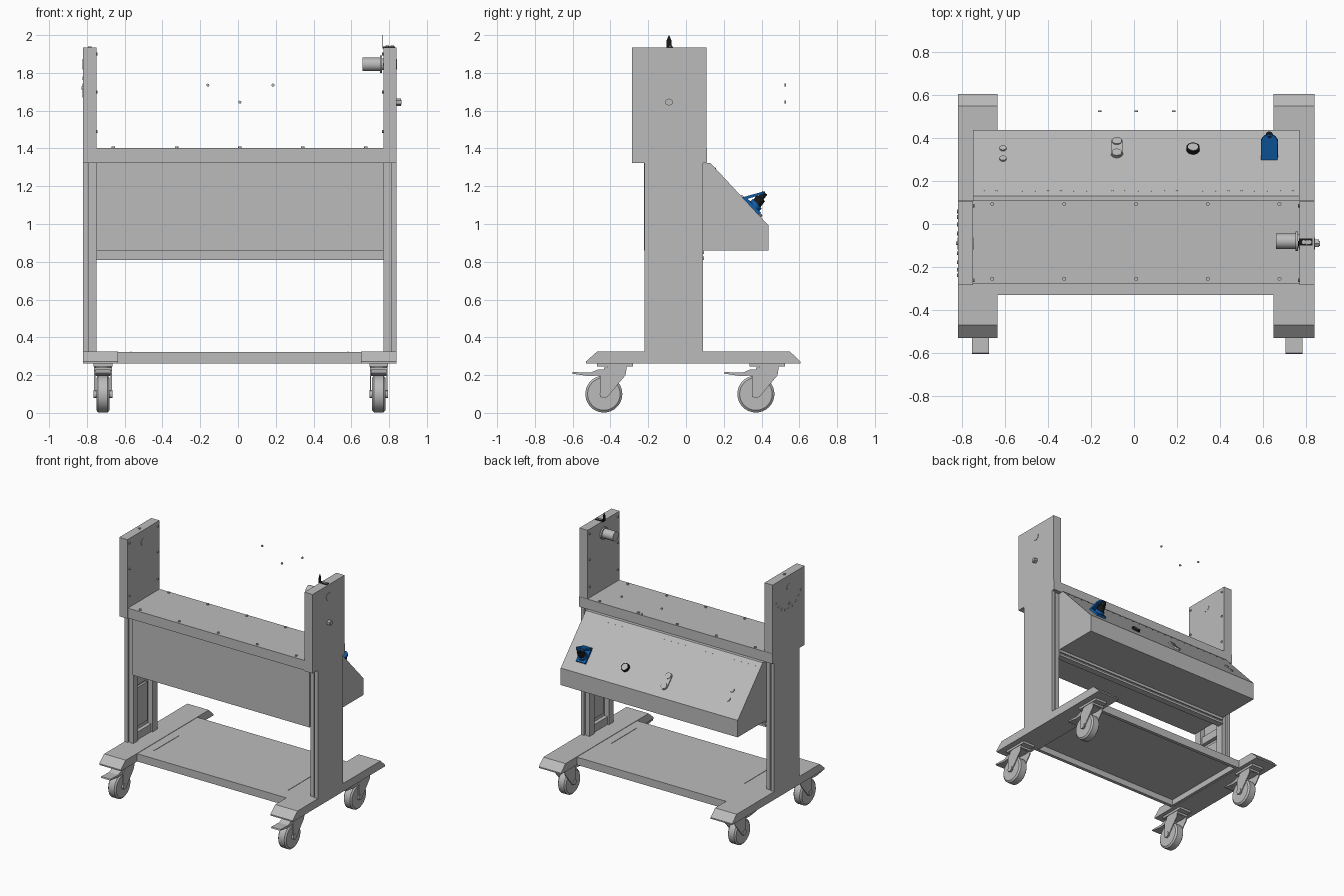
import bpy, bmesh, math
from mathutils import Vector, Matrix

cube = bpy.data.objects.get("Cube")
if cube:
    bpy.data.objects.remove(cube, do_unlink=True)


def material(name, color):
    m = bpy.data.materials.new(name)
    m.use_nodes = True
    m.diffuse_color = (*color, 1)
    m.node_tree.nodes["Principled BSDF"].inputs["Base Color"].default_value = (*color, 1)
    return m


GREY = material("painted grey", (0.5, 0.5, 0.5))
BLUE = material("connector blue", (0.005, 0.11, 0.4))
BLACK = material("black plastic", (0.01, 0.01, 0.01))
X, Y, Z = Vector((1, 0, 0)), Vector((0, 1, 0)), Vector((0, 0, 1))


def finish(name, bm, mat=GREY, smooth=False):
    bmesh.ops.recalc_face_normals(bm, faces=bm.faces)
    mesh = bpy.data.meshes.new(name)
    bm.to_mesh(mesh)
    bm.free()
    mesh.materials.append(mat)
    ob = bpy.data.objects.new(name, mesh)
    bpy.context.collection.objects.link(ob)
    if smooth:
        bpy.ops.object.select_all(action='DESELECT')
        ob.select_set(True)
        bpy.context.view_layer.objects.active = ob
        bpy.ops.object.shade_smooth_by_angle(angle=math.radians(35))
    return ob


def add_box(bm, xs, ys, zs):
    mid = Vector([(a + b) / 2 for a, b in (xs, ys, zs)])
    size = [abs(b - a) for a, b in (xs, ys, zs)]
    bmesh.ops.create_cube(bm, size=1, matrix=Matrix.Translation(mid) @ Matrix.Diagonal((*size, 1)))


def add_prism(bm, profile, x0, x1):
    """Extrude a (y, z) profile along x."""
    face = bm.faces.new([bm.verts.new((x0, y, z)) for y, z in profile])
    new = bmesh.ops.extrude_face_region(bm, geom=[face])["geom"]
    bmesh.ops.translate(bm, vec=(x1 - x0, 0, 0), verts=[v for v in new if isinstance(v, bmesh.types.BMVert)])


def add_cyl(bm, center, axis, r, depth, r2=None, sides=24):
    mat = Matrix.Translation(center) @ axis.to_track_quat('Z', 'Y').to_matrix().to_4x4()
    bmesh.ops.create_cone(bm, cap_ends=True, segments=sides, radius1=r,
                          radius2=r if r2 is None else r2, depth=depth, matrix=mat)


def box(name, *ranges, mat=GREY):
    bm = bmesh.new()
    add_box(bm, *ranges)
    return finish(name, bm, mat)


def prism(name, profile, x0, x1, mat=GREY):
    bm = bmesh.new()
    add_prism(bm, profile, x0, x1)
    return finish(name, bm, mat)


def cyls(name, items, mat=GREY):
    bm = bmesh.new()
    for item in items:
        add_cyl(bm, *item)
    return finish(name, bm, mat, True)


# Each side: (name, outer x, inner x, foot inner x, caster x, outward sign)
SIDES = [("right", -0.82, -0.75, -0.635, -0.715, -1),
         ("left", 0.84, 0.77, 0.65, 0.745, 1)]

for side, xo, xi, xf, xc, s in SIDES:
    # Foot with sloped ends
    prism(side + "_foot", [(-0.53, 0.262), (0.605, 0.262), (0.605, 0.272),
                           (0.55, 0.325), (-0.47, 0.325), (-0.53, 0.272)], xo, xf)
    # Column: outer cover, profile posts and crossbars around a recess
    bm = bmesh.new()
    xm = xo - s * 0.028
    add_box(bm, (xo, xm), (-0.22, 0.09), (0.32, 1.33))
    for y in (-0.212, 0.024):
        for x0, x1, inset in ((xm, xm - s * 0.012, 0.006), (xm - s * 0.012, xi, 0)):
            add_box(bm, (x0, x1), (y + inset, y + 0.058 - inset), (0.32, 1.33))
    for z in (0.325, 0.75):
        add_box(bm, (xm, xi + s * 0.012), (-0.16, 0.03), (z, z + 0.06))
    add_box(bm, (xm, xi + s * 0.025), (-0.125, -0.005), (0.42, 0.72))
    finish(side + "_column", bm)
    # Upper end housing
    box(side + "_housing", (xo, xi), (-0.285, 0.108), (1.322, 1.935))
    # Screws and round cover plates on the housing
    screws = [(Vector((xi, y, z)), X, 0.008, 0.014, None, 10)
              for y in (-0.262, 0.085) for z in (1.49, 1.70, 1.90)]
    screws += [(Vector((xo, -0.09, 1.845)), X, 0.028, 0.004),
               (Vector((xi, -0.09, 1.845)), X, 0.028, 0.004),
               (Vector((xo - s * 0.035, -0.085, 1.935)), Z, 0.01, 0.012)]
    finish_items = screws
    if s < 0:
        for i in range(9):
            a = math.radians(-64 + 16 * i)
            p = Vector((xo, -0.09 + 0.165 * math.sin(a), 1.845 - 0.165 * math.cos(a)))
            finish_items.append((p, X, 0.009, 0.008, None, 10))
        finish_items.append((Vector((xo, -0.09, 1.72)), X, 0.008, 0.016))
    cyls(side + "_housing_fittings", finish_items)

    # Casters
    for end, y in (("front", -0.435), ("back", 0.37)):
        label = f"{end}_{side}_caster"
        hub = Vector((xc, y, 0.1))
        bm = bmesh.new()
        add_cyl(bm, hub, X, 0.098, 0.05, None, 40)
        for k in (-1, 1):
            add_cyl(bm, hub + X * k * 0.03, X * k, 0.098, 0.01, 0.086, 40)
        add_cyl(bm, hub, X, 0.022, 0.1)
        finish(label + "_wheel", bm, GREY, True)
        bm = bmesh.new()
        add_box(bm, (xc - 0.05, xc + 0.05), (y - 0.035, y + 0.155), (0.245, 0.264))
        add_cyl(bm, Vector((xc, y + 0.065, 0.235)), Z, 0.045, 0.025)
        for k in (-1, 1):
            add_prism(bm, [(y - 0.02, 0.085), (y + 0.02, 0.085), (y + 0.115, 0.2), (y + 0.12, 0.245),
                           (y + 0.02, 0.245), (y - 0.02, 0.205)], xc + k * 0.04, xc + k * 0.047)
        add_box(bm, (xc - 0.047, xc + 0.047), (y - 0.0, y + 0.12), (0.225, 0.24))
        finish(label + "_fork", bm)
        prism(label + "_brake", [(y - 0.17, 0.208), (y - 0.165, 0.216), (y - 0.07, 0.213), (y - 0.03, 0.23),
                                 (y + 0.01, 0.23), (y + 0.01, 0.2), (y - 0.08, 0.195)],
              xc - 0.04, xc + 0.04)

# Platform: shallow tray, open below
bm = bmesh.new()
add_box(bm, (-0.635, 0.65), (-0.33, 0.41), (0.308, 0.322))
for y in (-0.33, 0.385):
    add_box(bm, (-0.635, 0.65), (y, y + 0.025), (0.262, 0.31))
for x in (-0.635, 0.63):
    add_box(bm, (x, x + 0.02), (-0.31, 0.39), (0.264, 0.31))
finish("platform", bm)
for n, x in enumerate((-0.57, 0.58)):
    box(f"platform_seam_{n + 1}", (x, x + 0.006), (-0.22, 0.09), (0.32, 0.325))

# Top beam with rows of screws
box("top_beam", (-0.82, 0.84), (-0.28, 0.11), (1.325, 1.402))
cyls("beam_screws", [(Vector((x, y, 1.404)), Z, 0.009, 0.012, None, 12)
                     for y in (-0.255, 0.093) for x in (-0.66, -0.325, 0.01, 0.343, 0.677)])

# Centre box and lower rail
box("centre_box", (-0.75, 0.77), (-0.222, 0.1), (0.86, 1.33))
bm = bmesh.new()
for z0, z1, y1 in ((0.84, 0.86, 0.095), (0.825, 0.842, 0.085), (0.81, 0.827, 0.095)):
    add_box(bm, (-0.75, 0.77), (0.045, y1), (z0, z1))
finish("lower_rail", bm)

# Sloped control console
prism("console", [(0.09, 0.86), (0.437, 0.86), (0.437, 0.992), (0.13, 1.322), (0.09, 1.322)], -0.75, 0.77)
TILT = Matrix.Rotation(-math.atan2(0.33, 0.307), 4, 'X')
NORMAL, DOWN = TILT.to_3x3() @ Z, TILT.to_3x3() @ Y


def on_slope(x, y, lift=0.0):
    return Vector((x, y, 1.322 - (y - 0.13) * 0.33 / 0.307)) + NORMAL * lift


def slope_plate(name, x, y, w, h, t, mat, rounded=False):
    bm = bmesh.new()
    place = Matrix.Translation(on_slope(x, y, t / 2)) @ TILT
    bmesh.ops.create_cube(bm, size=1, matrix=place @ Matrix.Diagonal((w, h, t, 1)))
    if rounded:
        for k in (-1, 1):
            add_cyl(bm, on_slope(x, y, t / 2) + DOWN * k * h / 2, NORMAL, w / 2, t)
    return finish(name, bm, mat, rounded)


# Console fittings
slope_plate("rocker_surround", -0.08, 0.352, 0.056, 0.075, 0.008, GREY, True)
cyls("rocker_buttons", [(on_slope(-0.08, y, 0.008), NORMAL, 0.023, 0.012) for y in (0.325, 0.379)])
cyls("indicator_studs", [(on_slope(-0.61, y, 0.003), NORMAL, 0.016, 0.01) for y in (0.302, 0.35)])
cyls("button_ring", [(on_slope(0.275, 0.345, 0.008), NORMAL, 0.031, 0.02)], BLACK)
cyls("button_cap", [(on_slope(0.275, 0.345, 0.009), NORMAL, 0.024, 0.021)])
cyls("console_rivets", [(on_slope(-0.7 + 0.06 * i, 0.155), NORMAL, 0.004, 0.004, None, 8) for i in range(25)])

# Power connector with raised lid
slope_plate("connector_plate", 0.63, 0.347, 0.08, 0.11, 0.016, BLUE)
cyls("connector_collar", [(on_slope(0.63, 0.352, 0.02), NORMAL, 0.035, 0.03)], BLUE)
plug_dir = Vector((0, 0.6, 0.8))
plug = on_slope(0.63, 0.352, 0.02)
cyls("connector_plug", [(plug + plug_dir * 0.025, plug_dir, 0.027, 0.05),
                        (plug + plug_dir * 0.06, plug_dir, 0.016, 0.05)], BLACK)
lid_dir = Vector((0, 0.96, 0.28))
lid_normal = Vector((0, -0.28, 0.96))
lid = Vector((0.63, 0.365, 1.152))
bm = bmesh.new()
add_cyl(bm, lid + lid_dir * 0.015, lid_normal, 0.04, 0.014)
add_prism(bm, [(0.3, 1.126), (0.37, 1.146), (0.366, 1.16), (0.296, 1.14)], 0.592, 0.668)
finish("connector_lid", bm, BLUE, True)

# Left housing: inner drive spindle, outer knob, top marker
cyls("drive_spindle", [(Vector((0.71, -0.08, 1.845)), X, 0.036, 0.1),
                       (Vector((0.757, -0.08, 1.845)), X, 0.046, 0.012),
                       (Vector((0.765, -0.08, 1.845)), X, 0.03, 0.02)])
cyls("outer_knob", [(Vector((0.85, -0.09, 1.645)), X, 0.02, 0.024, None, 6),
                    (Vector((0.86, -0.09, 1.645)), X, 0.012, 0.01)])
prism("top_marker", [(-0.102, 1.93), (-0.078, 1.93), (-0.078, 1.975), (-0.09, 2.0), (-0.102, 1.975)],
      0.764, 0.768, BLACK)
box("marker_base", (0.768, 0.83), (-0.1, -0.068), (1.93, 1.939), mat=BLACK)
cyls("marker_screws", [(Vector((x, -0.084, 1.938)), Z, 0.009, 0.012) for x in (0.79, 0.817)])

# Three detached studs behind the frame
cyls("rear_studs", [(Vector((x, 0.525, z)), Y, 0.008, 0.008, None, 12)
                    for x, z in ((-0.16, 1.735), (0.01, 1.645), (0.185, 1.735))])
